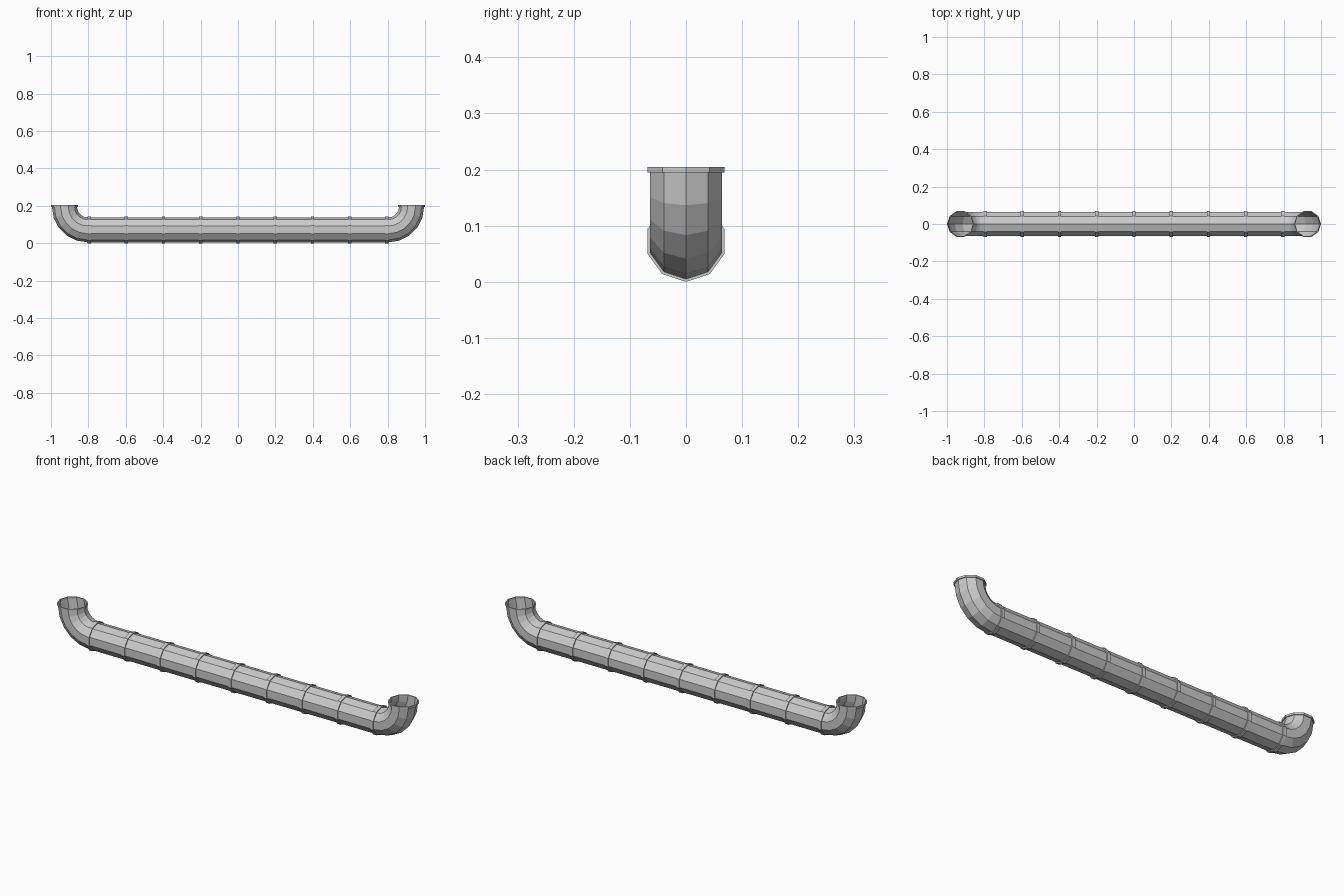
import bpy, bmesh, math

if "Cube" in bpy.data.objects:
    bpy.data.objects.remove(bpy.data.objects["Cube"])

SIDES = 10
R_PIPE, R_RIM = 0.067, 0.072      # pipe and collar radii
BEND = 0.123                      # elbow centreline radius
X_BEND = 0.805                    # where the elbows start
ZC = 0.072                        # height of the pipe axis
COLLAR = 0.018                    # collar width


def sweep(name, stations, closed=False):
    """Skin decagons along stations (x, z, tilt, radius) in the xz plane."""
    bm = bmesh.new()
    rings = []
    for x, z, tilt, r in stations:
        ring = []
        for k in range(SIDES):
            a = 2 * math.pi * k / SIDES
            out = -r * math.cos(a)
            ring.append(bm.verts.new((x - out * math.sin(tilt),
                                      r * math.sin(a),
                                      z + out * math.cos(tilt))))
        rings.append(ring)
    pairs = list(zip(rings, rings[1:]))
    if closed:
        pairs.append((rings[-1], rings[0]))
    for a, b in pairs:
        for k in range(SIDES):
            n = (k + 1) % SIDES
            bm.faces.new((a[k], b[k], b[n], a[n]))
    bmesh.ops.recalc_face_normals(bm, faces=bm.faces[:])
    me = bpy.data.meshes.new(name)
    bm.to_mesh(me)
    bm.free()
    ob = bpy.data.objects.new(name, me)
    bpy.context.collection.objects.link(ob)
    return ob


# open pipe: straight run with an upturned elbow at each end
right = []
for i in range(6):
    t = math.radians(18 * i)
    right.append((X_BEND + BEND * math.sin(t),
                  ZC + BEND * (1 - math.cos(t)), t, R_PIPE))
left = [(-x, z, -t, r) for x, z, t, r in reversed(right)]
sweep("pipe", left + right)

# collars along the straight run
step = (X_BEND - COLLAR / 2) / 4
for i in range(-4, 5):
    x0, x1 = i * step - COLLAR / 2, i * step + COLLAR / 2
    sweep("collar", [(x0, ZC, 0, R_PIPE), (x0, ZC, 0, R_RIM),
                     (x1, ZC, 0, R_RIM), (x1, ZC, 0, R_PIPE)])

# flanges around the open mouths
z0 = ZC + BEND
z1 = z0 + 0.010
for s in (-1, 1):
    x, t = s * (X_BEND + BEND), s * math.pi / 2
    sweep("mouth_flange", [(x, z0, t, R_PIPE), (x, z0, t, R_RIM),
                           (x, z1, t, R_RIM), (x, z1, t, R_PIPE)], closed=True)
